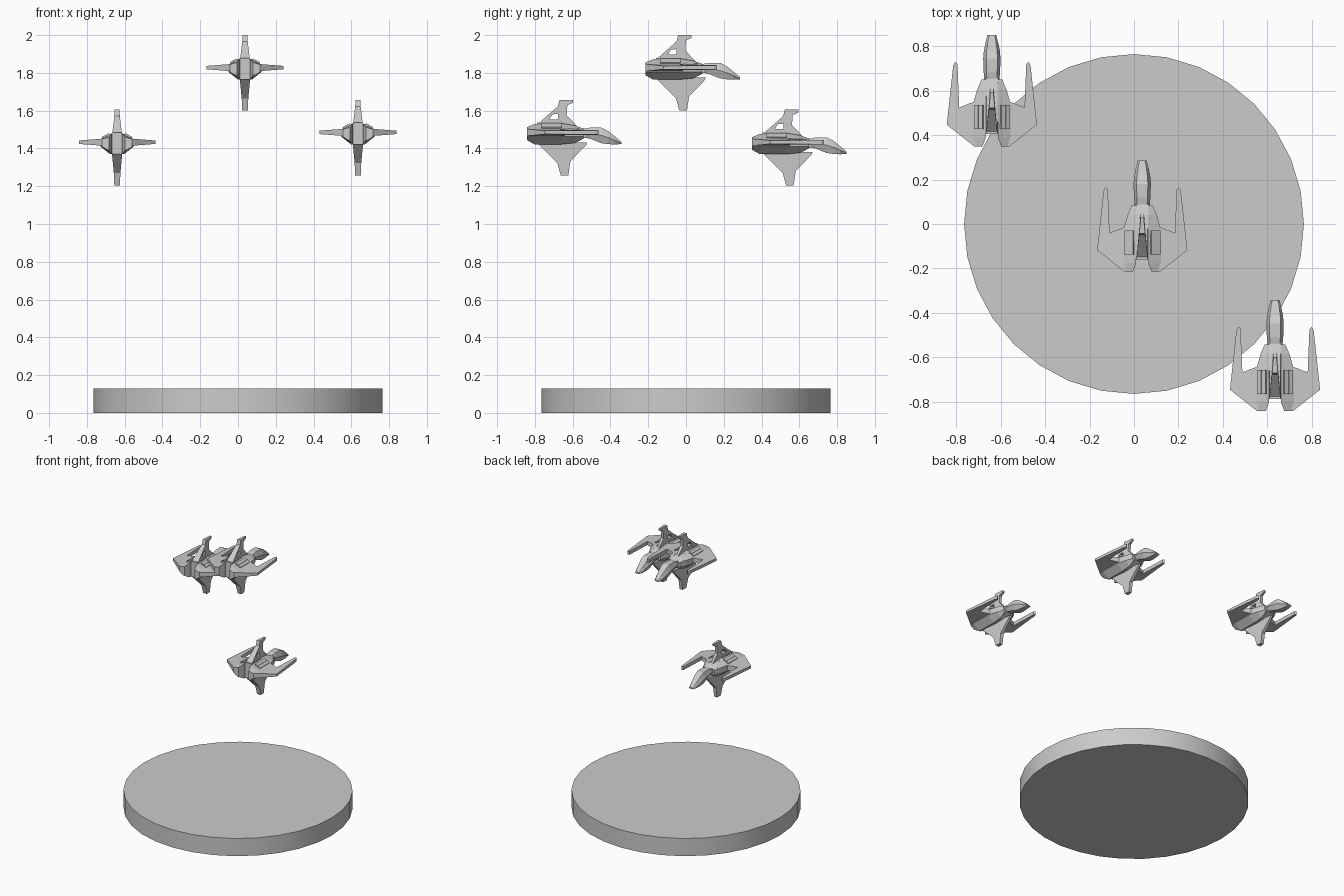
import bpy, bmesh, math
from mathutils import Matrix

if "Cube" in bpy.data.objects:
    bpy.data.objects.remove(bpy.data.objects["Cube"])

# Centre of each ship relative to the profile coordinates (x, y, z)
SHIPS = [("lead", (0.037, 0, 0)), ("left", (-0.64, 0.565, -0.395)), ("right", (0.635, -0.628, -0.343))]


def finish(bm, name, parts):
    bmesh.ops.recalc_face_normals(bm, faces=bm.faces)
    me = bpy.data.meshes.new(name)
    bm.to_mesh(me)
    bm.free()
    parts.append((name, me))


def loft(bm, rings):
    """Skin closed rings with equal point counts, with end caps."""
    vs = [[bm.verts.new(p) for p in r] for r in rings]
    n = len(vs[0])
    for a, b in zip(vs, vs[1:]):
        for i in range(n):
            j = (i + 1) % n
            bm.faces.new((a[i], a[j], b[j], b[i]))
    bm.faces.new(vs[0])
    bm.faces.new(vs[-1])


def fin(bm, outline, half):
    """Upright blade from a (y, z) outline; half(y, z) is its half thickness."""
    loft(bm, [[(s * half(y, z), y, z) for y, z in outline] for s in (-1, 1)])


parts = []

# Central spine
bm = bmesh.new()
loft(bm, [[(-w, y, zm), (-w * .8, y, t), (w * .8, y, t), (w, y, zm), (w * .8, y, b), (-w * .8, y, b)]
          for y, w, t, b, zm in [(-.16, .031, 1.88, 1.765, 1.83), (-.03, .031, 1.876, 1.765, 1.83),
                                 (.04, .032, 1.863, 1.772, 1.83), (.095, .034, 1.845, 1.8, 1.825)]])
finish(bm, "spine", parts)

# Engine housings either side of the spine: y, inner x, outer x, top, bottom
bm = bmesh.new()
for s in (-1, 1):
    loft(bm, [[(s * i, y, t), (s * o, y, min(t - .008, 1.845)), (s * o, y, max(b + .008, 1.805)),
               (s * (i + .01), y, b), (s * i, y, b)]
              for y, i, o, t, b in [(-.215, .042, .08, 1.855, 1.788), (-.175, .027, .088, 1.872, 1.765),
                                    (-.03, .026, .086, 1.876, 1.765), (.04, .026, .066, 1.864, 1.772),
                                    (.085, .026, .047, 1.848, 1.798)]])
finish(bm, "engine_housing", parts)

# Wings with forward prongs: outline x, y, thinning towards the tip
wing = [(.05, .06), (.082, -.015), (.147, -.04), (.155, .155), (.165, .165), (.174, .15),
        (.203, -.118), (.08, -.215), (.05, -.21)]
bm = bmesh.new()
for s in (-1, 1):
    rings = []
    for side in (1, -1):
        ring = []
        for x, y in wing:
            k = (.203 - x) / .153
            ring.append((s * x, y, 1.828 + side * (.009 + .012 * k)))
        rings.append(ring)
    loft(bm, rings)
finish(bm, "wings", parts)

# Cockpit nose: y, half width, top, bottom
bm = bmesh.new()
loft(bm, [[(-w * .65, y, t), (w * .65, y, t), (w, y, (t + b) / 2), (w * .6, y, b), (-w * .6, y, b), (-w, y, (t + b) / 2)]
          for y, w, t, b in [(.075, .033, 1.845, 1.803), (.12, .037, 1.853, 1.795), (.18, .039, 1.853, 1.771),
                             (.215, .036, 1.836, 1.766), (.25, .029, 1.808, 1.764), (.286, .02, 1.777, 1.766)]])
finish(bm, "cockpit", parts)

# Upper fin, made of two pieces around its window
bm = bmesh.new()
upper = lambda y, z: .026 - .09 * (y + .16) - .0167 * (z - 1.868)
fin(bm, [(-.16, 1.86), (-.05, 1.86), (-.05, 1.897), (-.095, 1.897), (-.08, 1.923), (-.05, 1.926),
         (-.05, 1.966), (-.16, 1.87)], upper)
fin(bm, [(-.05, 1.86), (.062, 1.85), (-.004, 1.918), (0, 1.972), (.03, 1.985), (.03, 2), (-.042, 2),
         (-.05, 1.966)], upper)
finish(bm, "upper_fin", parts)

# Lower fin
bm = bmesh.new()
fin(bm, [(-.153, 1.775), (.105, 1.775), (.1, 1.762), (.016, 1.675), (.005, 1.6), (-.035, 1.6),
         (-.053, 1.665), (-.153, 1.765)],
    lambda y, z: .027 - .075 * (y + .153) - .02 * (1.765 - z))
finish(bm, "lower_fin", parts)

# Paired vents on the sloping deck
bm = bmesh.new()
for s in (-1, 1):
    for x in (-.0115, .0115):
        bmesh.ops.create_cube(bm, size=1, matrix=Matrix.Translation((s * .059, -.084, 1.861))
                              @ Matrix.Rotation(s * math.radians(28), 4, 'Y')
                              @ Matrix.Translation((x, 0, 0))
                              @ Matrix.Diagonal((.021, .108, .012, 1)))
finish(bm, "deck_vents", parts)

# Place the three ships
for label, loc in SHIPS:
    for name, me in parts:
        ob = bpy.data.objects.new(f"{label}_ship_{name}", me)
        ob.location = loc
        bpy.context.collection.objects.link(ob)

# Round base
bpy.ops.mesh.primitive_cylinder_add(vertices=32, radius=.765, depth=.13, location=(0, 0, .065))
bpy.context.object.name = "round_base"
bpy.ops.object.shade_smooth_by_angle()
